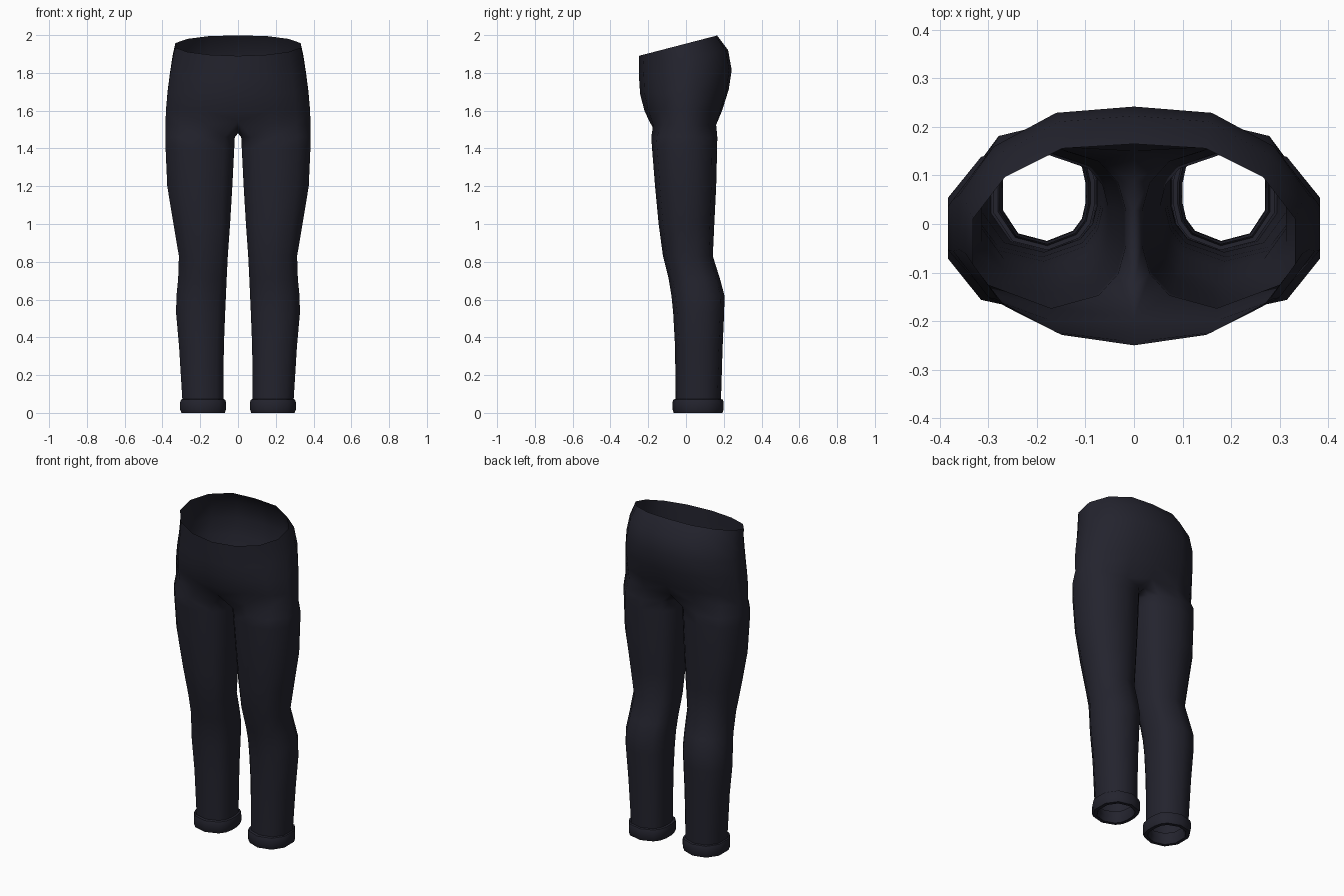
import bpy
import bmesh
from math import cos, sin, pi, radians

cube = bpy.data.objects.get("Cube")
if cube:
    bpy.data.objects.remove(cube, do_unlink=True)

fabric = bpy.data.materials.new("dark navy fabric")
fabric.use_nodes = True
COLOUR = (0.017, 0.017, 0.027, 1)
fabric.diffuse_color = COLOUR
fabric.node_tree.nodes["Principled BSDF"].inputs["Base Color"].default_value = COLOUR

OUTER = 8   # points from front centre round the hip to back centre
INNER = 4   # points along the inseam, back to front
SPREAD = 130


def power(v, p):
    return abs(v) ** p * (1 if v >= 0 else -1)


def leg_ring(z, x0, x1, y0, y1):
    """Closed rounded ring filling the given x and y range."""
    step = 2 * SPREAD / (OUTER - 1)
    gap = (360 - 2 * SPREAD) / (INNER + 1)
    angles = [-SPREAD + step * i for i in range(OUTER)]
    angles += [SPREAD + gap * (i + 1) for i in range(INNER)]
    ring = []
    for a in map(radians, angles):
        x = (x0 + x1) / 2 + (x1 - x0) / 2 * min(1, max(-1, 1.04 * power(cos(a), 0.9)))
        y = (y0 + y1) / 2 + (y1 - y0) / 2 * power(sin(a), 0.9)
        ring.append((x, y, z))
    return ring


def hip_ring(z, rx, y0, y1, tilt):
    """Half ring from front centre to back centre, sloping up to the back."""
    ring = []
    for i in range(OUTER):
        t = pi * i / (OUTER - 1) - pi / 2
        x = 0 if i in (0, OUTER - 1) else 1.025 * rx * cos(t)
        y = (y0 + y1) / 2 + (y1 - y0) / 2 * sin(t)
        if i == OUTER - 1:
            y -= 0.012
        ring.append((x, y, z + tilt * y))
    return ring


def loft(name, rings, split=None):
    """Skin the rings; those after index split are open half rings."""
    bm = bmesh.new()
    rows = [[bm.verts.new(p) for p in ring] for ring in rings]
    for k, (a, b) in enumerate(zip(rows, rows[1:])):
        closed = split is None or k < split
        n = len(a) if closed else OUTER - 1
        for i in range(n):
            j = (i + 1) % len(a)
            bm.faces.new((a[i], a[j], b[j], b[i]))
    mesh = bpy.data.meshes.new(name)
    bm.to_mesh(mesh)
    bm.free()
    mesh.materials.append(fabric)
    obj = bpy.data.objects.new(name, mesh)
    bpy.context.collection.objects.link(obj)
    mirror = obj.modifiers.new("Mirror", "MIRROR")
    mirror.use_clip = True
    mirror.merge_threshold = 0.0005
    bpy.ops.object.select_all(action="DESELECT")
    obj.select_set(True)
    bpy.context.view_layer.objects.active = obj
    bpy.ops.object.shade_smooth_by_angle(angle=radians(50))
    return obj


# Legs: height, inner x, outer x, front y, back y
LEG = [
    (0.06, 0.078, 0.295, -0.055, 0.185),
    (0.35, 0.075, 0.313, -0.058, 0.194),
    (0.53, 0.068, 0.329, -0.068, 0.202),
    (0.62, 0.064, 0.327, -0.077, 0.204),
    (0.71, 0.060, 0.318, -0.092, 0.180),
    (0.83, 0.054, 0.314, -0.122, 0.142),
    (1.00, 0.042, 0.343, -0.145, 0.150),
    (1.20, 0.030, 0.376, -0.164, 0.160),
    (1.40, 0.020, 0.385, -0.180, 0.165),
    (1.46, 0.017, 0.385, -0.184, 0.166),
]
rings = [leg_ring(*row) for row in LEG]

# Crotch: hip half ring closed by the seam between the legs
crotch = hip_ring(1.525, 0.384, -0.192, 0.178, 0)
crotch[0] = (0, -0.195, 1.545)
crotch[-1] = (0, 0.150, 1.53)
crotch += [(0, 0.09, 1.495), (0, 0.03, 1.48), (0, -0.05, 1.48), (0, -0.13, 1.50)]
rings.append(crotch)

# Seat and waist: height, half width, front y, back y, slope
HIPS = [
    (1.60, 0.382, -0.220, 0.203, 0),
    (1.70, 0.373, -0.243, 0.238, 0.05),
    (1.79, 0.361, -0.248, 0.254, 0.10),
    (1.88, 0.347, -0.250, 0.235, 0.18),
    (1.955, 0.332, -0.250, 0.177, 0.26),
]
rings += [hip_ring(*row) for row in HIPS]
loft("trousers", rings, split=len(LEG))

# Turned-up cuffs: outward offset and height, rolled under to the inside
CUFF = [(-0.004, 0.075), (0.010, 0.070), (0.015, 0.055), (0.015, 0.02),
        (0.008, 0.0), (-0.012, 0.0), (-0.022, 0.03), (-0.015, 0.07)]
loft("cuffs", [leg_ring(z, 0.078 - d, 0.293 + d, -0.057 - d, 0.185 + d)
               for d, z in reversed(CUFF)])
